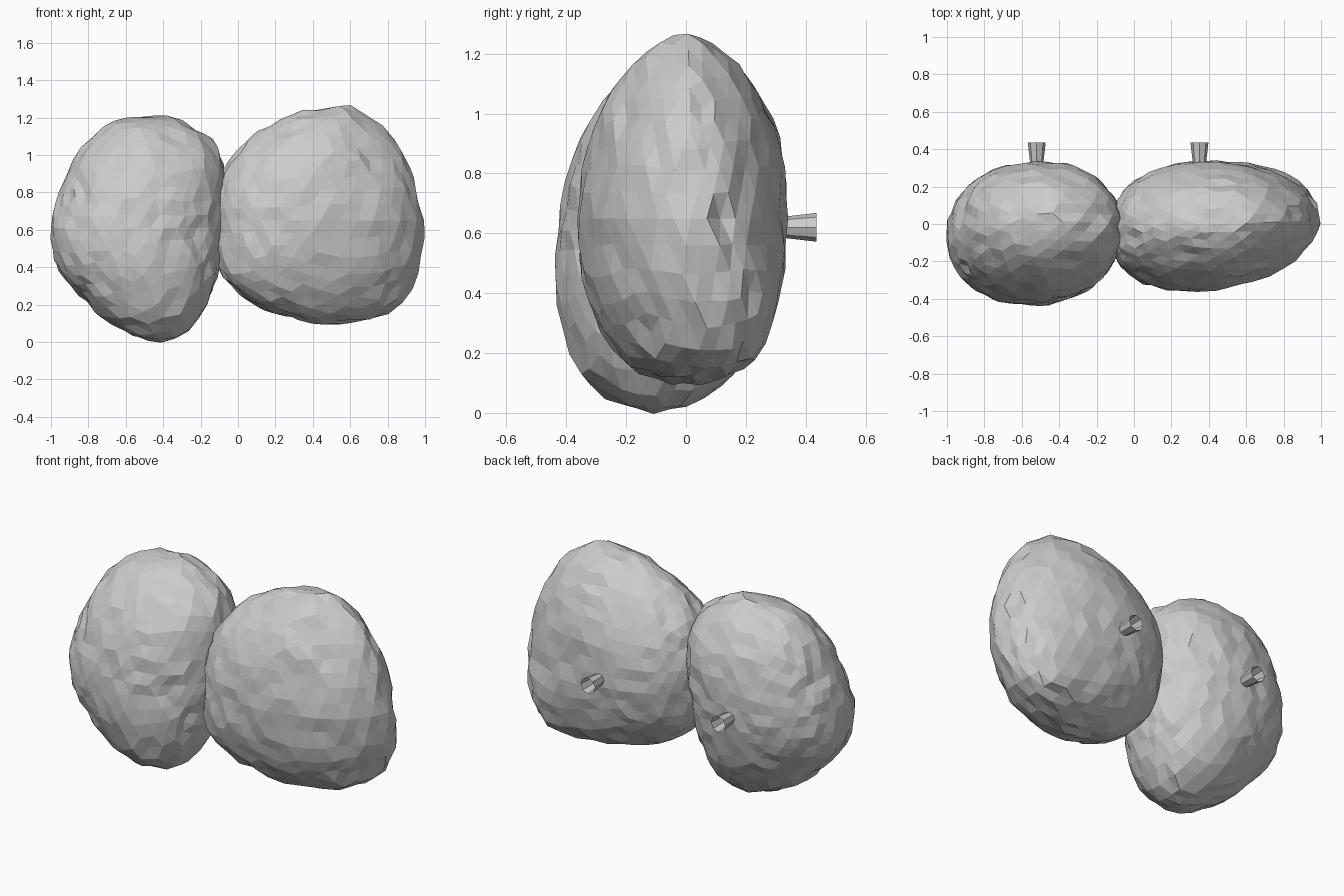
import bpy, bmesh, math, random
from mathutils import Vector, noise

if "Cube" in bpy.data.objects:
    bpy.data.objects.remove(bpy.data.objects["Cube"])

random.seed(4)


def material(name, value):
    m = bpy.data.materials.new(name)
    m.diffuse_color = (value, value, value, 1)
    m.use_nodes = True
    m.node_tree.nodes["Principled BSDF"].inputs["Base Color"].default_value = m.diffuse_color
    return m


grey = material("stone grey", 0.6)


def outline_radius(points, cx, cz):
    """Return a function giving the outline radius at any angle around the centre."""
    polar = sorted((math.atan2(z - cz, x - cx), math.hypot(x - cx, z - cz)) for x, z in points)
    a0, r0 = polar[0]
    a1, r1 = polar[-1]
    polar = [(a1 - math.tau, r1)] + polar + [(a0 + math.tau, r0)]

    def radius(angle):
        for (a, ra), (b, rb) in zip(polar, polar[1:]):
            if a <= angle <= b:
                return ra + (rb - ra) * (angle - a) / (b - a)
        return r0
    return radius


def lump(name, points, centre, half_depth, lean, turn, twist, power, seed):
    """Rough faceted lump: a sphere stretched to an outline and given a bumpy skin.
    lean and turn shift the depth with height and width, twist turns the underside;
    power = roundness of the depth profile (base, per z, per +x)."""
    cx, cy, cz = centre
    radius = outline_radius(points, cx, cz)
    bm = bmesh.new()
    bmesh.ops.create_icosphere(bm, subdivisions=4, radius=1)
    for v in bm.verts:
        d = v.co.normalized()
        rho = math.hypot(d.x, d.z)
        p = power[0] + power[1] * d.z + power[2] * max(d.x, 0)
        fit = (rho ** p + abs(d.y) ** p) ** (-1 / p)
        r = radius(math.atan2(d.z, d.x)) if rho > 1e-5 else 0
        bump = 1 + 0.03 * noise.noise(d * 5 + Vector((seed, 0, 0))) + random.uniform(-0.02, 0.02)
        # keep the bumps from blurring the outer limits
        k = fit * min(bump, 1.015)
        x, z = d.x * r * k, d.z * r * k
        shift = lean * z + turn * x + twist * x * max(-z, 0)
        v.co = (cx + x, cy + shift + d.y * half_depth * k, cz + z)
    me = bpy.data.meshes.new(name)
    bm.to_mesh(me)
    bm.free()
    me.materials.append(grey)
    ob = bpy.data.objects.new(name, me)
    bpy.context.collection.objects.link(ob)
    return ob


def stem(name, x, z):
    """Short eight-sided open peg flaring outwards at the back."""
    bpy.ops.mesh.primitive_cone_add(vertices=8, radius1=0.025, radius2=0.048, depth=0.2,
                                    end_fill_type='NOTHING', location=(x, 0.336, z),
                                    rotation=(-math.pi / 2, 0, 0))
    ob = bpy.context.object
    ob.name = name
    ob.data.materials.append(grey)


# Outlines in x, z
left_outline = [(-.48, 1.215), (-.28, 1.17), (-.11, 1.05), (-.07, .82), (-.08, .6), (-.10, .44),
                (-.17, .2), (-.31, .02), (-.44, 0), (-.63, .07), (-.82, .23), (-.96, .39),
                (-1, .63), (-.93, .84), (-.83, 1.05), (-.66, 1.18)]
right_outline = [(.5, 1.26), (.62, 1.255), (.79, 1.13), (.91, .95), (.98, .71), (.99, .58),
                 (.97, .39), (.91, .24), (.81, .145), (.6, .11), (.28, .14), (.04, .235),
                 (-.09, .36), (-.12, .6), (-.08, .92), (.09, 1.11), (.25, 1.19)]

lump("left_lump", left_outline, (-.54, -.05, .61), .378, .10, .02, 0, (2.12, -.15, 0), 3.1)
lump("right_lump", right_outline, (.34, -.012, .65), .347, .01, .04, .28, (2.15, -.3, -.25), 8.7)

# Stems on the back
stem("left_stem", -.52, .62)
stem("right_stem", .35, .62)
